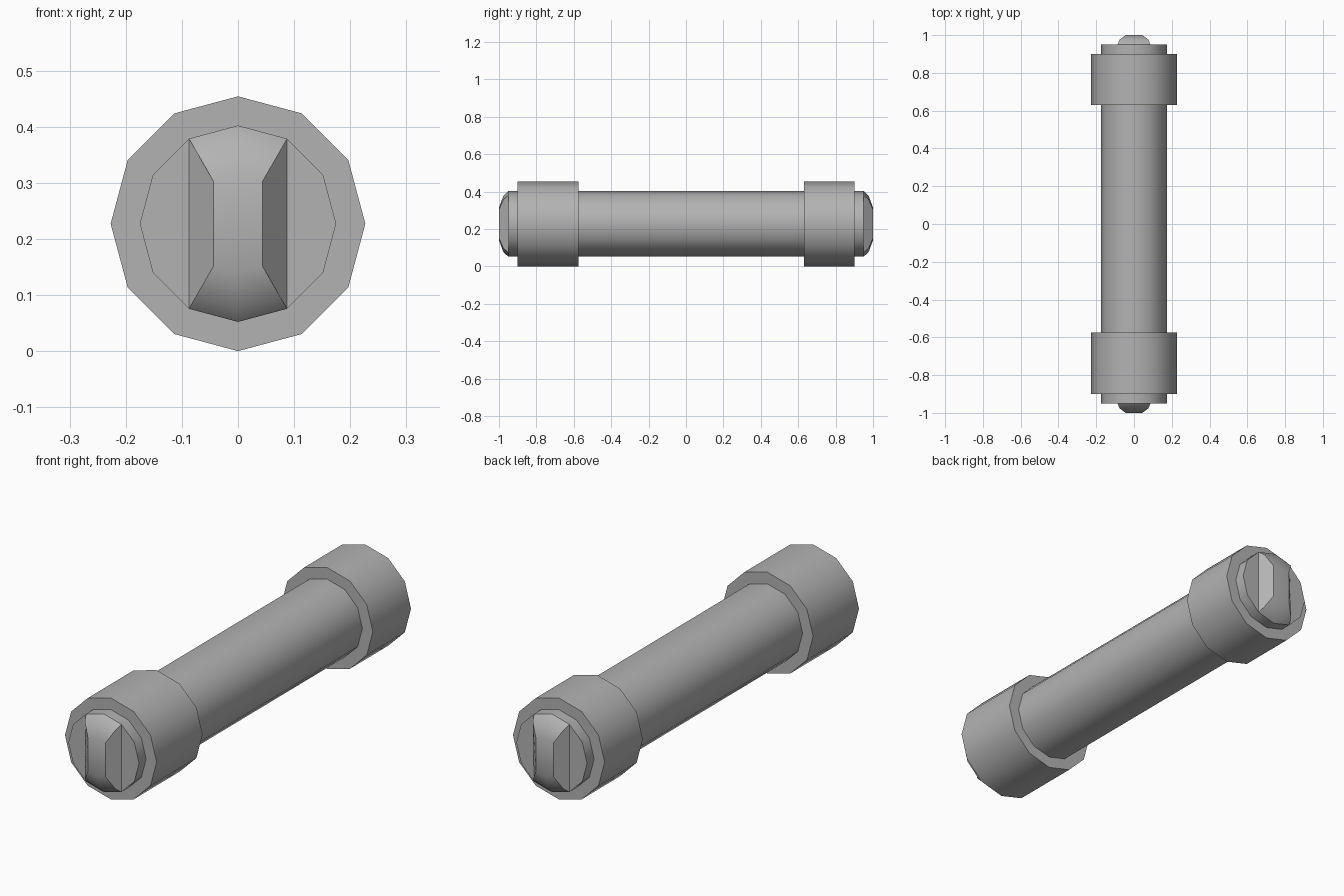
import bpy, bmesh, math

if "Cube" in bpy.data.objects:
    bpy.data.objects.remove(bpy.data.objects["Cube"])

SIDES = 12
ZC = 0.227          # axis height
R_SHAFT, R_COLLAR = 0.175, 0.227
END = 0.95          # flat shaft end

grey = bpy.data.materials.new("dark_grey")
grey.diffuse_color = (0.45, 0.45, 0.45, 1)
grey.use_nodes = True
grey.node_tree.nodes["Principled BSDF"].inputs["Base Color"].default_value = grey.diffuse_color


def ring(bm, r, y, angles):
    return [bm.verts.new((r * math.sin(a), y, ZC + r * math.cos(a))) for a in angles]


def finish(bm, name):
    bmesh.ops.recalc_face_normals(bm, faces=bm.faces)
    me = bpy.data.meshes.new(name)
    bm.to_mesh(me)
    bm.free()
    me.materials.append(grey)
    ob = bpy.data.objects.new(name, me)
    bpy.context.collection.objects.link(ob)
    bpy.ops.object.select_all(action='DESELECT')
    bpy.context.view_layer.objects.active = ob
    ob.select_set(True)
    bpy.ops.object.shade_smooth_by_angle(angle=math.radians(35))


def lathe(name, profile, caps=False):
    """Twelve-sided rings of (radius, y) bridged in order."""
    bm = bmesh.new()
    angles = [2 * math.pi * i / SIDES for i in range(SIDES)]
    rings = [ring(bm, r, y, angles) for r, y in profile]
    for p, q in zip(rings, rings[1:]):
        for i in range(SIDES):
            j = (i + 1) % SIDES
            bm.faces.new((p[i], p[j], q[j], q[i]))
    if caps:
        bm.faces.new(rings[0])
        bm.faces.new(rings[-1])
    finish(bm, name)


def ridge(name, s):
    """Narrow slice of a shallow dome with one broad sloping face per side."""
    bm = bmesh.new()
    angles = [math.radians(a) for a in (-30, 0, 30, 150, 180, 210)]
    lo, mid, top = [ring(bm, R_SHAFT * k, s * y, angles)
                    for k, y in ((1, END), (0.866, 0.976), (0.5, 1.0))]
    # rounded upper and lower ends
    for p, q in ((lo, mid), (mid, top)):
        for i in (0, 1, 3, 4):
            bm.faces.new((p[i], p[i + 1], q[i + 1], q[i]))
    # sloping sides
    for a, b in ((2, 3), (5, 0)):
        bm.faces.new((lo[a], lo[b], mid[b], top[b], top[a], mid[a]))
    # crest
    bm.faces.new(top)
    finish(bm, name)


# long shaft with flat ends
lathe("shaft", [(R_SHAFT, -END), (R_SHAFT, END)], caps=True)

# thicker collars, the front one slightly longer
for name, y0, y1 in (("front_collar", -0.9, -0.575), ("back_collar", 0.63, 0.9)):
    lathe(name, [(R_SHAFT, y0), (R_COLLAR, y0), (R_COLLAR, y1), (R_SHAFT, y1)])

# rounded ridge on each end
ridge("front_ridge", -1)
ridge("back_ridge", 1)
